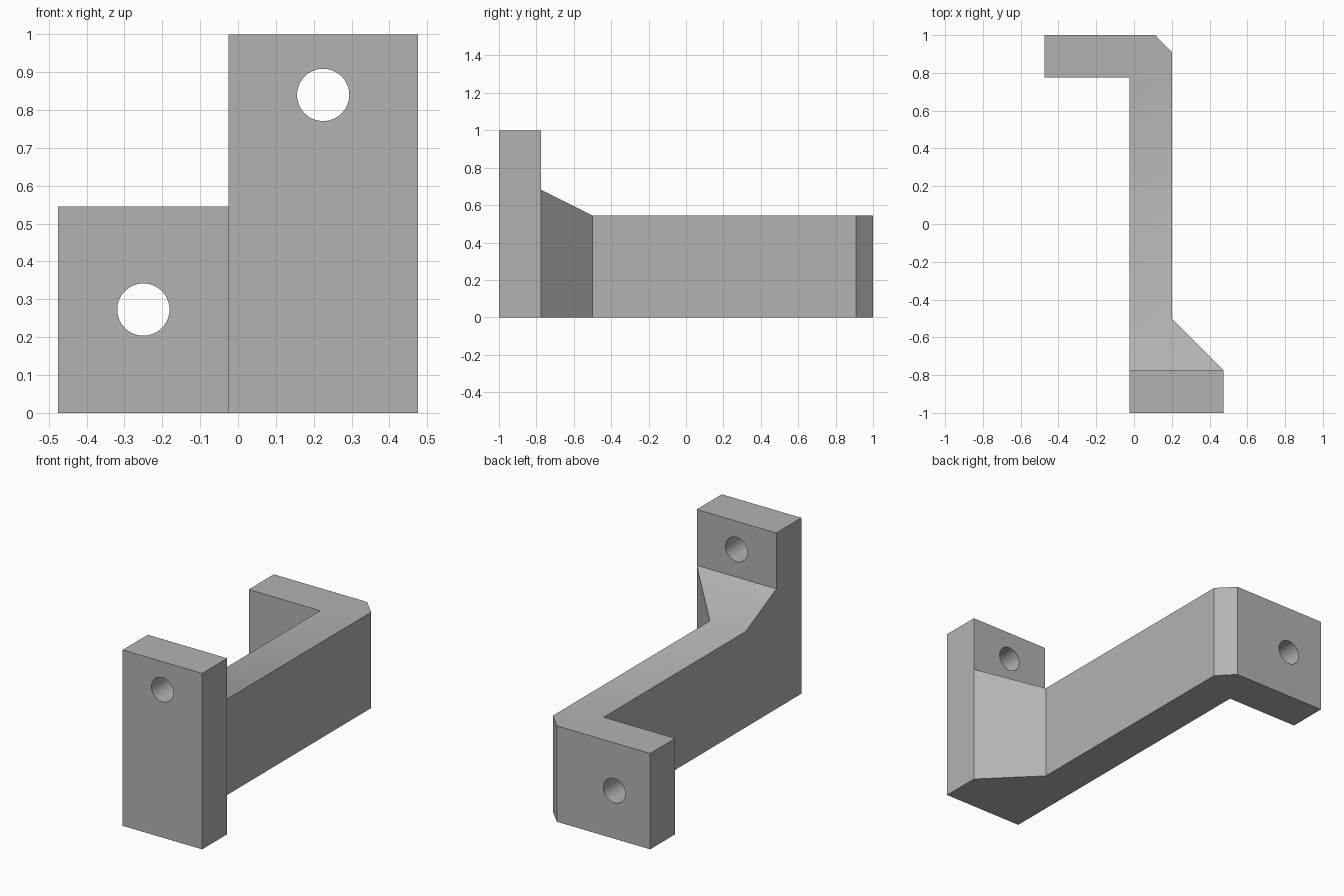
import bpy
import bmesh
from math import radians
from mathutils import Vector

cube = bpy.data.objects.get("Cube")
if cube:
    bpy.data.objects.remove(cube, do_unlink=True)

grey = bpy.data.materials.new("plain grey")
grey.use_nodes = True
colour = (0.45, 0.45, 0.45, 1)
grey.diffuse_color = colour
grey.node_tree.nodes["Principled BSDF"].inputs["Base Color"].default_value = colour


def prism(name, points, direction):
    """Extrude a closed outline of 3D points along a direction."""
    bm = bmesh.new()
    face = bm.faces.new([bm.verts.new(p) for p in points])
    result = bmesh.ops.extrude_face_region(bm, geom=[face], use_keep_orig=True)
    moved = [v for v in result["geom"] if isinstance(v, bmesh.types.BMVert)]
    bmesh.ops.translate(bm, verts=moved, vec=Vector(direction))
    bmesh.ops.recalc_face_normals(bm, faces=bm.faces)
    mesh = bpy.data.meshes.new(name)
    bm.to_mesh(mesh)
    bm.free()
    mesh.materials.append(grey)
    obj = bpy.data.objects.new(name, mesh)
    bpy.context.collection.objects.link(obj)
    return obj


def combine(target, cutter, operation):
    """Apply a boolean to the target and discard the cutter."""
    cutter.hide_render = True
    bpy.context.view_layer.objects.active = target
    mod = target.modifiers.new("cut", "BOOLEAN")
    mod.operation = operation
    mod.solver = "EXACT"
    mod.object = cutter
    bpy.ops.object.modifier_apply(modifier=mod.name)
    bpy.data.objects.remove(cutter, do_unlink=True)


# Bracket: plan outline with the gusset and the chamfered rear corner
plan = [(-0.025, -1), (0.475, -1), (0.475, -0.775), (0.2, -0.5), (0.2, 0.91),
        (0.112, 1), (-0.475, 1), (-0.475, 0.775), (-0.025, 0.775)]
bracket = prism("bracket", [(x, y, 0) for x, y in plan], (0, 0, 1))

# Side outline: tall front plate, sloping fillet and level arm
side = [(-1.1, -0.1), (1.1, -0.1), (1.1, 0.545), (-0.5, 0.545),
        (-0.775, 0.682), (-0.775, 1.1), (-1.1, 1.1)]
combine(bracket, prism("side_profile", [(-1, y, z) for y, z in side], (2, 0, 0)),
        "INTERSECT")

# Bolt holes through the front plate and the rear foot
for x, y, z in [(0.225, -0.89, 0.84), (-0.25, 0.89, 0.273)]:
    bpy.ops.mesh.primitive_cylinder_add(vertices=48, radius=0.069, depth=0.4,
                                        location=(x, y, z),
                                        rotation=(radians(90), 0, 0))
    hole = bpy.context.object
    hole.data.materials.append(grey)
    combine(bracket, hole, "DIFFERENCE")

# Soft shading in the holes and across the fillet, sharp elsewhere
bpy.ops.object.select_all(action="DESELECT")
bracket.select_set(True)
bpy.context.view_layer.objects.active = bracket
bpy.ops.object.shade_smooth_by_angle(angle=radians(30))
